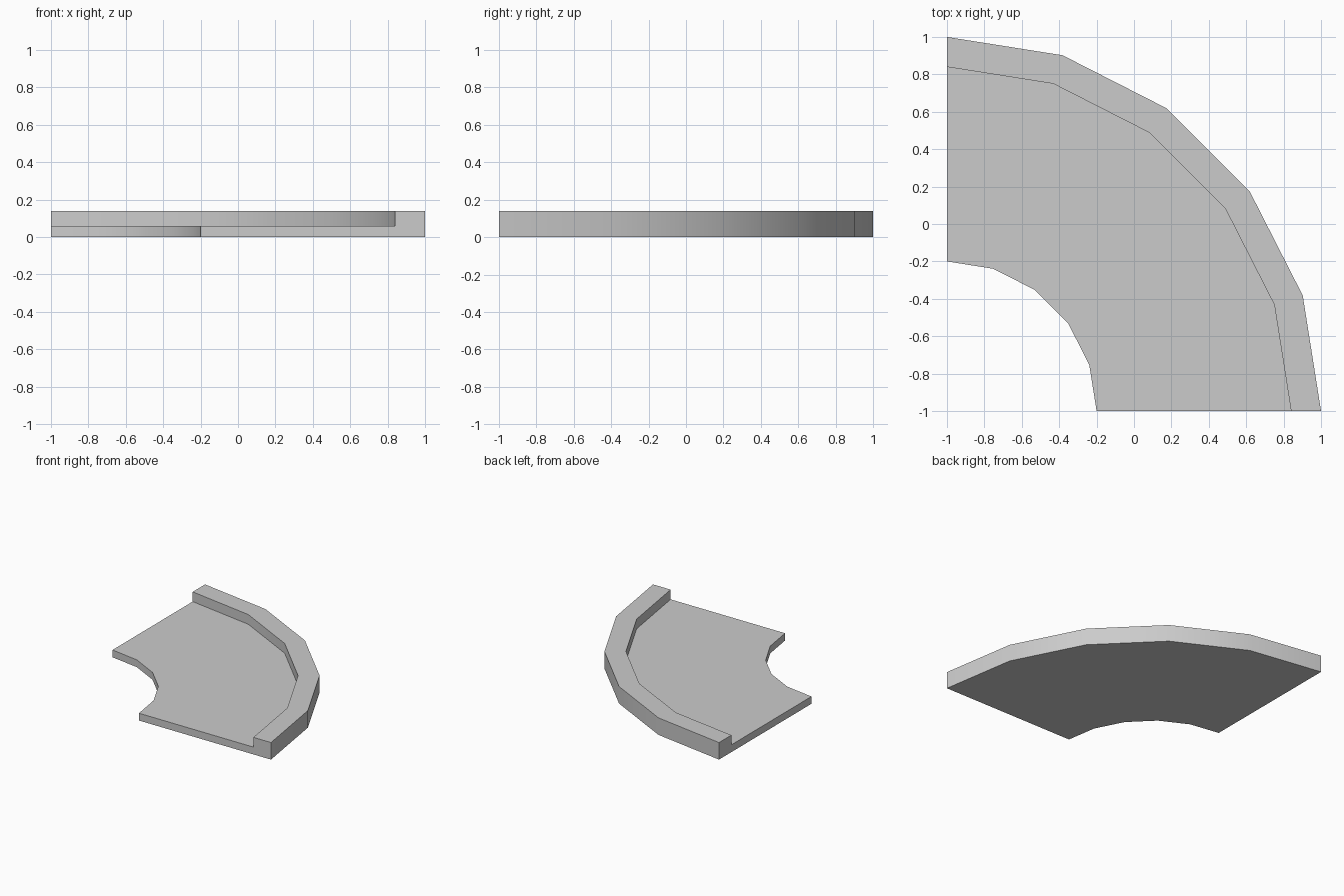
import bpy, bmesh
from math import cos, sin, radians

if "Cube" in bpy.data.objects:
    bpy.data.objects.remove(bpy.data.objects["Cube"])

# L-shaped cross-section (radius, height): floor slab with raised outer kerb
profile = [(0.8, 0), (2.0, 0), (2.0, 0.14), (1.84, 0.14), (1.84, 0.06), (0.8, 0.06)]
STEPS = 5

# Sweep the section a quarter turn about the corner (-1, -1)
bm = bmesh.new()
rings = []
for i in range(STEPS + 1):
    a = radians(90 * i / STEPS)
    rings.append([bm.verts.new((-1 + r * cos(a), -1 + r * sin(a), z)) for r, z in profile])
n = len(profile)
for a, b in zip(rings, rings[1:]):
    for j in range(n):
        k = (j + 1) % n
        bm.faces.new((a[j], a[k], b[k], b[j]))

# End caps
bm.faces.new(rings[0])
bm.faces.new(rings[-1][::-1])
bmesh.ops.recalc_face_normals(bm, faces=bm.faces)

mesh = bpy.data.meshes.new("curved_corner_floor")
bm.to_mesh(mesh)
bm.free()
corner = bpy.data.objects.new("curved_corner_floor", mesh)
bpy.context.collection.objects.link(corner)

# Soft shading round the curve, crisp right-angle edges
bpy.context.view_layer.objects.active = corner
corner.select_set(True)
bpy.ops.object.shade_smooth_by_angle(angle=radians(30))
